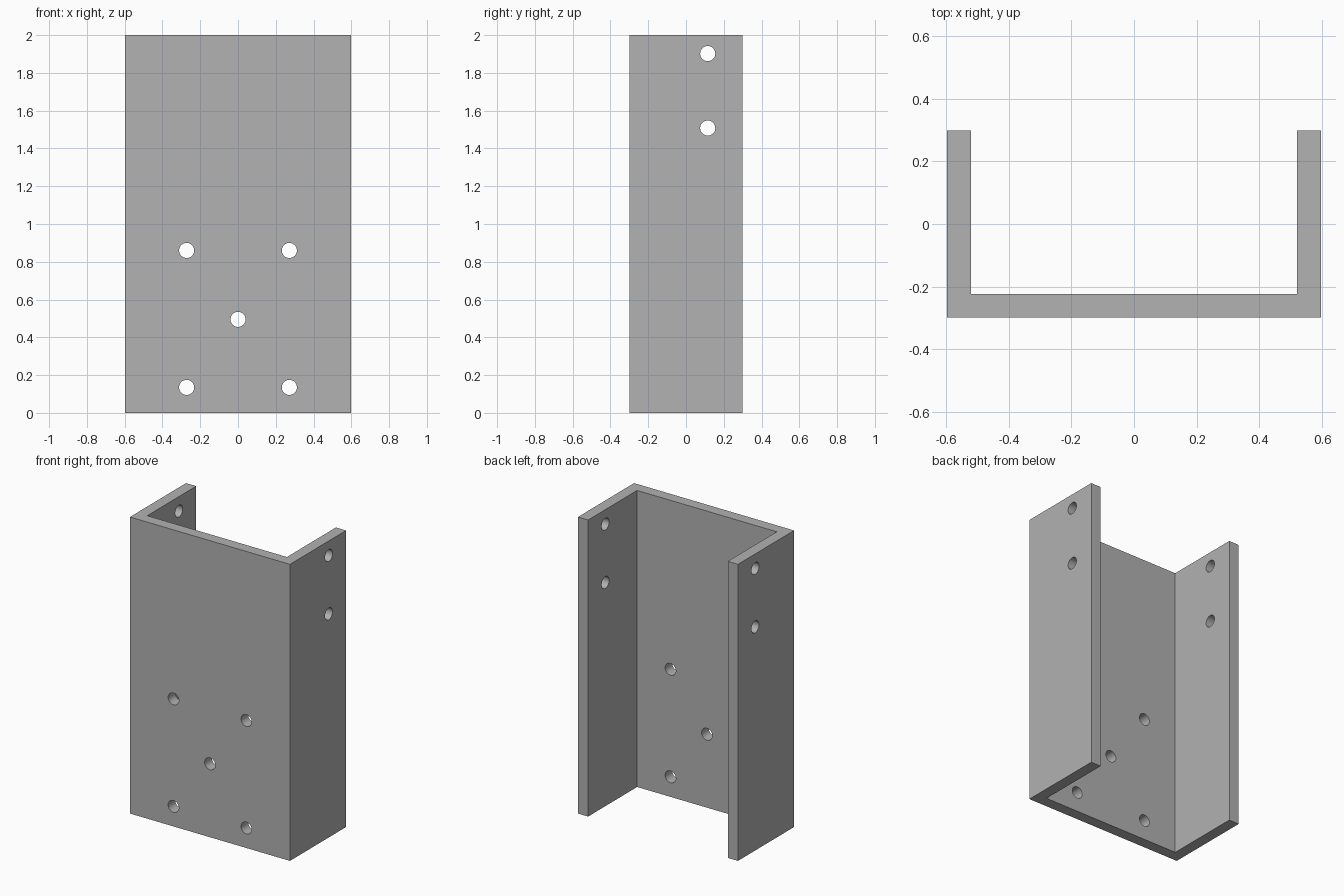
import bpy
import bmesh
from math import pi
from mathutils import Matrix

cube = bpy.data.objects.get("Cube")
if cube:
    bpy.data.objects.remove(cube, do_unlink=True)

HALF_W, HALF_D, HEIGHT, WALL = 0.597, 0.299, 2.0, 0.076
HOLE_R = 0.04

# Plain grey metal
grey = bpy.data.materials.new("grey metal")
grey.use_nodes = True
colour = (0.445, 0.445, 0.445, 1)
grey.diffuse_color = colour
grey.node_tree.nodes["Principled BSDF"].inputs["Base Color"].default_value = colour


def make_object(name, bm):
    bmesh.ops.recalc_face_normals(bm, faces=bm.faces[:])
    mesh = bpy.data.meshes.new(name)
    bm.to_mesh(mesh)
    bm.free()
    mesh.materials.append(grey)
    obj = bpy.data.objects.new(name, mesh)
    bpy.context.collection.objects.link(obj)
    return obj


# U-shaped channel, open at the back
inner = HALF_W - WALL
right_half = [(-inner, WALL - HALF_D), (-inner, HALF_D),
              (-HALF_W, HALF_D), (-HALF_W, -HALF_D)]
profile = right_half + [(-x, y) for x, y in reversed(right_half)]
bm = bmesh.new()
base = bm.faces.new([bm.verts.new((x, y, 0)) for x, y in profile])
walls = bmesh.ops.extrude_face_region(bm, geom=[base])
bmesh.ops.translate(bm, vec=(0, 0, HEIGHT),
                    verts=[v for v in walls["geom"] if isinstance(v, bmesh.types.BMVert)])
bracket = make_object("channel_bracket", bm)

# Drills for the bolt holes
bm = bmesh.new()


def drill(location, axis, length):
    matrix = Matrix.Translation(location) @ Matrix.Rotation(pi / 2, 4, axis)
    bmesh.ops.create_cone(bm, cap_ends=True, segments=32, radius1=HOLE_R,
                          radius2=HOLE_R, depth=length, matrix=matrix)


for x, z in [(0, 0.495), (-0.272, 0.86), (0.272, 0.86), (-0.272, 0.135), (0.272, 0.135)]:
    drill((x, -HALF_D, z), 'X', 0.3)
for z in (1.508, 1.902):
    drill((0, 0.115, z), 'Y', 1.5)
drills = make_object("hole_drills", bm)
drills.hide_render = True
drills.hide_set(True)

# Cut the holes
cut = bracket.modifiers.new("bolt holes", 'BOOLEAN')
cut.operation = 'DIFFERENCE'
cut.solver = 'EXACT'
cut.object = drills
bpy.context.view_layer.objects.active = bracket
bracket.select_set(True)
bpy.ops.object.modifier_apply(modifier=cut.name)
bpy.data.objects.remove(drills, do_unlink=True)
bpy.ops.object.shade_smooth_by_angle(angle=pi / 6)
